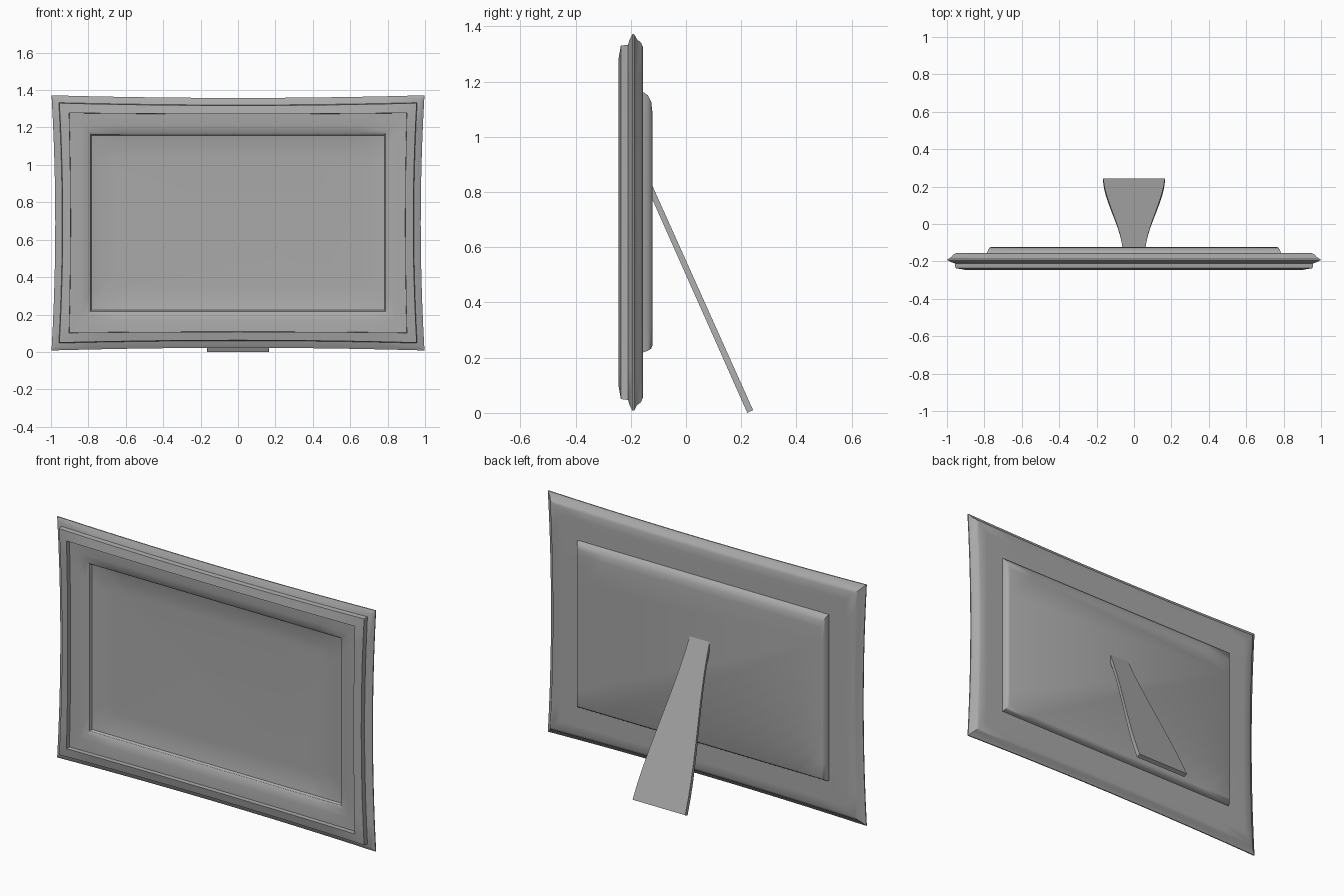
import bpy, bmesh, math
from mathutils import Vector

cube = bpy.data.objects.get("Cube")
if cube:
    bpy.data.objects.remove(cube, do_unlink=True)

grey = bpy.data.materials.new("grey")
grey.use_nodes = True
GREY = (0.4, 0.4, 0.4, 1)
grey.diffuse_color = GREY
grey.node_tree.nodes["Principled BSDF"].inputs["Base Color"].default_value = GREY

CENTRE_Z = 0.69
STEPS = 10  # segments along each side


def finish(name, bm, angle):
    bmesh.ops.recalc_face_normals(bm, faces=bm.faces)
    mesh = bpy.data.meshes.new(name)
    bm.to_mesh(mesh)
    bm.free()
    mesh.materials.append(grey)
    obj = bpy.data.objects.new(name, mesh)
    bpy.context.collection.objects.link(obj)
    bpy.ops.object.select_all(action='DESELECT')
    obj.select_set(True)
    bpy.context.view_layer.objects.active = obj
    bpy.ops.object.shade_smooth_by_angle(angle=math.radians(angle))
    return obj


def ring(bm, w, y, sag, drop=0):
    """Rectangle with inward-bowed sides; drop lowers its top edge."""
    h = w - 0.315
    corners = [(-w, -h), (w, -h), (w, h), (-w, h)]
    verts = []
    for i, a in enumerate(corners):
        b = corners[(i + 1) % 4]
        for k in range(STEPS):
            t = k / STEPS
            bow = sag * 4 * t * (1 - t)
            x, z = (p + (q - p) * t for p, q in zip(a, b))
            if i % 2:
                x -= math.copysign(bow, x)
            else:
                z -= math.copysign(bow * 0.7, z)
            if z > 0:
                z -= drop * z / h
            verts.append(bm.verts.new((x, y, z + CENTRE_Z)))
    return verts


def loft(name, rows, angle=32):
    """Bridge nested rings and cap both ends."""
    bm = bmesh.new()
    rings = [ring(bm, *row) for row in rows]
    for r, s in zip(rings, rings[1:]):
        n = len(r)
        for i in range(n):
            j = (i + 1) % n
            bm.faces.new((r[i], r[j], s[j], s[i]))
    bm.faces.new(rings[0])
    bm.faces.new(rings[-1])
    return finish(name, bm, angle)


# Moulded frame with dished picture panel: (half width, y, bow)
loft("picture_frame", [
    (0.66, -0.176, 0), (0.72, -0.178, 0), (0.782, -0.19, 0),
    (0.788, -0.203, 0), (0.803, -0.212, 0), (0.84, -0.218, 0),
    (0.902, -0.22, 0.008), (0.903, -0.245, 0.008),
    (0.955, -0.236, 0.018), (0.958, -0.21, 0.018),
    (0.975, -0.205, 0.02), (0.997, -0.194, 0.02), (0.997, -0.188, 0.02),
    (0.978, -0.178, 0.02), (0.966, -0.163, 0.018),
    (0.95, -0.156, 0.016), (0.9, -0.155, 0.01)])

# Raised backing board, softened along its top
loft("backing_board", [
    (0.787, -0.16, 0), (0.785, -0.152, 0), (0.78, -0.138, 0, 0.005),
    (0.772, -0.126, 0, 0.02), (0.762, -0.122, 0, 0.045)], 50)

# Flared easel leg leaning against the backing board
bm = bmesh.new()
back_top, back_foot = Vector((0, -0.125, 0.83)), Vector((0, 0.243, 0.01))
front_top, front_foot = Vector((0, -0.125, 0.78)), Vector((0, 0.222, 0))
sections = []
for k in range(STEPS + 1):
    t = k / STEPS
    half = 0.062 + 0.103 * (0.35 * t + 0.65 * t * t * (3 - 2 * t))
    side = Vector((half, 0, 0))
    back, front = back_top.lerp(back_foot, t), front_top.lerp(front_foot, t)
    sections.append([bm.verts.new(p) for p in
                     (back - side, back + side, front + side, front - side)])
for a, b in zip(sections, sections[1:]):
    for i in range(4):
        j = (i + 1) % 4
        bm.faces.new((a[i], a[j], b[j], b[i]))
bm.faces.new(sections[0])
bm.faces.new(sections[-1])
finish("easel_leg", bm, 30)
